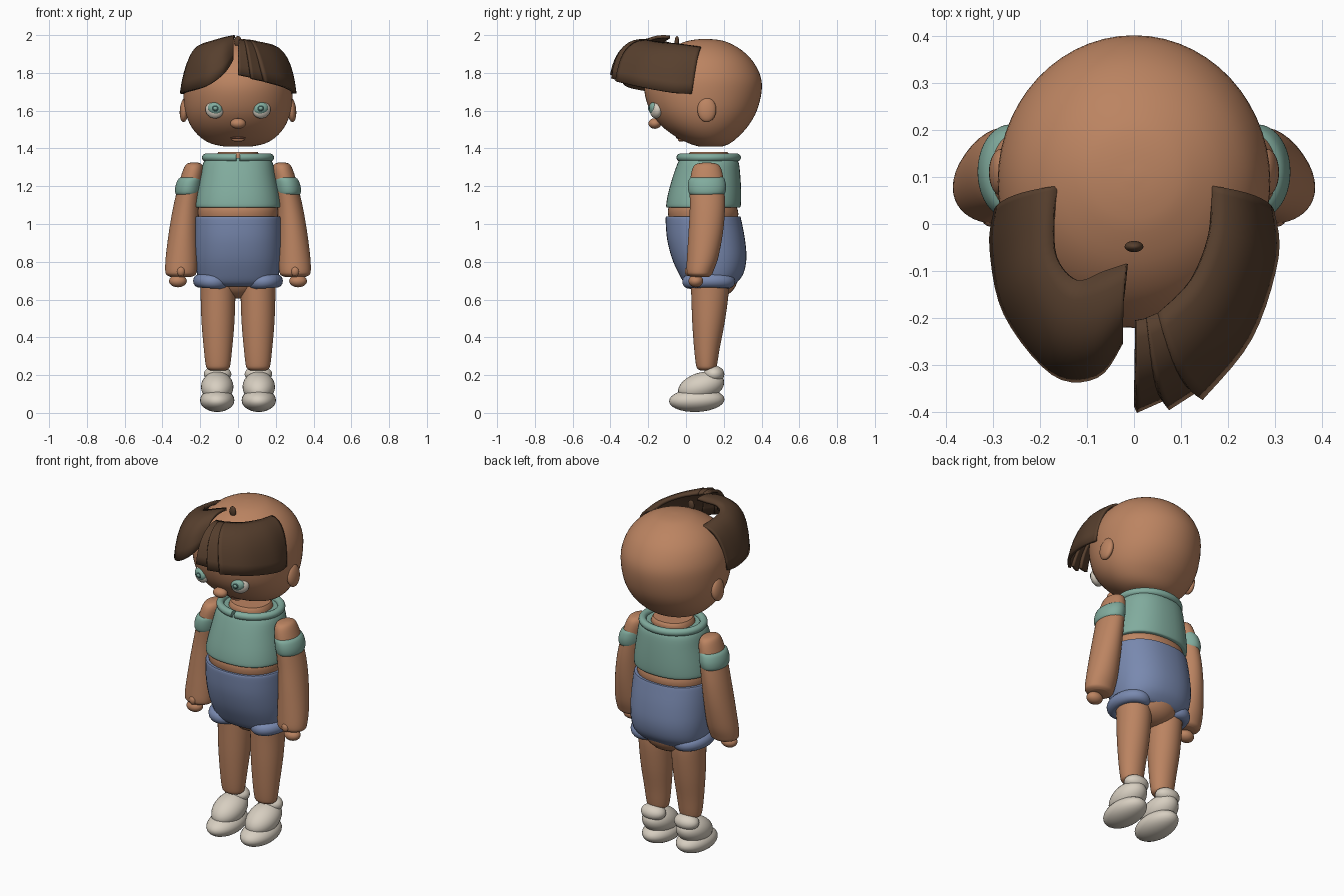
import bpy, bmesh, math
from mathutils import Vector

cube = bpy.data.objects.get("Cube")
if cube:
    bpy.data.objects.remove(cube, do_unlink=True)


def material(name, rgb):
    m = bpy.data.materials.new(name)
    m.use_nodes = True
    m.diffuse_color = (*rgb, 1)
    m.node_tree.nodes["Principled BSDF"].inputs["Base Color"].default_value = (*rgb, 1)
    return m


SKIN = material("skin", (0.50, 0.23, 0.12))
HAIR = material("hair_brown", (0.095, 0.05, 0.027))
TEAL = material("teal_cloth", (0.22, 0.41, 0.34))
BLUE = material("blue_denim", (0.19, 0.25, 0.43))
CREAM = material("cream_white", (0.68, 0.62, 0.53))
DARK = material("dark_teal", (0.03, 0.07, 0.065))
LIP = material("lip_brown", (0.25, 0.10, 0.06))


def finish(name, bm, mat, angle=50, fix=True):
    if fix:
        bmesh.ops.recalc_face_normals(bm, faces=bm.faces[:])
    me = bpy.data.meshes.new(name)
    bm.to_mesh(me)
    bm.free()
    me.materials.append(mat)
    ob = bpy.data.objects.new(name, me)
    bpy.context.collection.objects.link(ob)
    bpy.ops.object.select_all(action='DESELECT')
    ob.select_set(True)
    bpy.context.view_layer.objects.active = ob
    bpy.ops.object.shade_smooth_by_angle(angle=math.radians(angle))
    return ob


def spline(rows, steps):
    """Catmull-Rom interpolation through equal-length tuples."""
    rows = [Vector(r) for r in rows]
    out = []
    for i in range(len(rows) - 1):
        b, c = rows[i], rows[i + 1]
        a, d = rows[max(i - 1, 0)], rows[min(i + 2, len(rows) - 1)]
        for k in range(steps):
            t = k / steps
            out.append(0.5 * (2 * b + (c - a) * t + (2 * a - 5 * b + 4 * c - d) * t * t
                              + (3 * b - a - 3 * c + d) * t ** 3))
    return out + [rows[-1]]


def skin_rows(bm, rows, closed):
    for r0, r1 in zip(rows, rows[1:]):
        n = len(r0)
        for i in range(n if closed else n - 1):
            j = (i + 1) % n
            bm.faces.new((r0[i], r0[j], r1[j], r1[i]))


def loft(name, rings, mat, side=1, power=2.0, seg=40, steps=4):
    """Rings are (z, centre x, half width, front y, back y)."""
    bm = bmesh.new()
    rows = []
    for z, cx, rx, y0, y1 in spline(rings, steps):
        row = []
        for i in range(seg):
            a = 2 * math.pi * i / seg
            c, s = math.cos(a), math.sin(a)
            px = math.copysign(abs(c) ** (2 / power), c) * rx
            py = math.copysign(abs(s) ** (2 / power), s) * (y1 - y0) / 2
            row.append(bm.verts.new((side * cx + px, (y0 + y1) / 2 + py, z)))
        rows.append(row)
    skin_rows(bm, rows, True)
    bm.faces.new(rows[0])
    bm.faces.new(rows[-1])
    return finish(name, bm, mat)


def ball(name, loc, radii, mat, rot=(0, 0, 0), seg=28):
    bm = bmesh.new()
    bmesh.ops.create_uvsphere(bm, u_segments=seg, v_segments=seg // 2, radius=1)
    bmesh.ops.scale(bm, vec=radii, verts=bm.verts)
    ob = finish(name, bm, mat)
    ob.location, ob.rotation_euler = loc, rot
    return ob


def ring(name, loc, rx, ry, tube, mat, flat=1.0, gap=0.0, rot=(0, 0, 0), seg=48):
    """Elliptical roll of cloth, with an optional opening at the front."""
    bm = bmesh.new()
    rows = []
    for i in range(seg + 1):
        a = -math.pi / 2 + gap + (2 * math.pi - 2 * gap) * i / seg
        rows.append([bm.verts.new((math.cos(a) * (rx + tube * math.cos(b)),
                                   math.sin(a) * (ry + tube * math.cos(b)),
                                   tube * flat * math.sin(b)))
                     for b in (2 * math.pi * k / 14 for k in range(14))])
    skin_rows(bm, rows, True)
    if gap:
        bm.faces.new(rows[0])
        bm.faces.new(rows[-1])
    else:
        bmesh.ops.remove_doubles(bm, verts=bm.verts, dist=0.0001)
    ob = finish(name, bm, mat)
    ob.location, ob.rotation_euler = loc, rot
    return ob


def hair_sheet(name, sections):
    """Each section is (top, middle, bottom) of a curved lock."""
    bm = bmesh.new()
    rows = []
    for v in spline([sum(s, ()) for s in sections], 5):
        top, mid, low = Vector(v[0:3]), Vector(v[3:6]), Vector(v[6:9])
        row = []
        for k in range(9):
            t = k / 8
            p = top * (1 - t) * (1 - 2 * t) + mid * 4 * t * (1 - t) + low * t * (2 * t - 1)
            row.append(bm.verts.new(p))
        rows.append(row)
    skin_rows(bm, rows, False)
    ob = finish(name, bm, HAIR)
    mod = ob.modifiers.new("thickness", 'SOLIDIFY')
    mod.thickness, mod.offset = 0.016, 0
    return ob


# Head and face
loft("head", [(1.41, 0, .07, .07, .19), (1.425, 0, .14, .02, .23), (1.46, 0, .20, -.05, .275),
              (1.52, 0, .25, -.13, .33), (1.60, 0, .28, -.19, .375), (1.70, 0, .29, -.22, .40),
              (1.78, 0, .283, -.21, .395), (1.86, 0, .25, -.165, .355), (1.92, 0, .195, -.10, .295),
              (1.96, 0, .125, -.02, .225), (1.975, 0, .07, .04, .17), (1.98, 0, .01, .09, .11)],
     SKIN, seg=56)
ball("nose", (0, -.165, 1.532), (.041, .034, .028), SKIN)
ball("upper_lip", (0, -.032, 1.458), (.046, .02, .009), LIP)
ball("lower_lip", (0, -.025, 1.446), (.034, .018, .01), SKIN)

for s, tag in ((1, "left"), (-1, "right")):
    ball(tag + "_ear", (s * .283, .11, 1.605), (.025, .05, .066), SKIN, (0, s * -.1, 0))
    ball(tag + "_eye_white", (s * .125, -.158, 1.603), (.05, .03, .044), CREAM, (0, s * -.3, s * .35))
    ball(tag + "_iris", (s * .122, -.176, 1.612), (.039, .02, .031), TEAL, (0, s * -.3, s * .2))
    ball(tag + "_pupil", (s * .121, -.189, 1.612), (.021, .01, .018), DARK, (0, s * -.3, s * .2))
    ball(tag + "_eye_glint", (s * .120, -.196, 1.612), (.011, .006, .009), TEAL)

# Hair: a swept fringe on the right and three layered locks on the left
hair_sheet("right_fringe", [
    ((-.015, -.085, 1.99), (-.025, -.20, 1.97), (-.03, -.25, 1.87)),
    ((-.06, -.10, 1.98), (-.085, -.255, 1.945), (-.08, -.32, 1.79)),
    ((-.12, -.12, 1.965), (-.17, -.25, 1.91), (-.17, -.315, 1.73)),
    ((-.165, -.07, 1.95), (-.24, -.14, 1.89), (-.27, -.19, 1.70)),
    ((-.17, .02, 1.94), (-.25, -.03, 1.88), (-.30, -.05, 1.69)),
    ((-.16, .08, 1.93), (-.25, .06, 1.87), (-.29, .03, 1.69))])
hair_sheet("left_inner_lock", [
    ((.003, -.205, 1.97), (.003, -.33, 1.93), (.003, -.395, 1.79)),
    ((.03, -.20, 1.965), (.05, -.315, 1.925), (.07, -.365, 1.775))])
hair_sheet("left_middle_lock", [
    ((.025, -.20, 1.97), (.045, -.33, 1.932), (.07, -.39, 1.77)),
    ((.06, -.185, 1.96), (.095, -.295, 1.92), (.14, -.345, 1.755))])
hair_sheet("left_fringe", [
    ((.05, -.19, 1.965), (.09, -.31, 1.925), (.14, -.37, 1.755)),
    ((.12, -.12, 1.955), (.19, -.21, 1.90), (.245, -.24, 1.725)),
    ((.16, -.02, 1.945), (.25, -.07, 1.88), (.30, -.07, 1.695)),
    ((.165, .08, 1.93), (.25, .06, 1.87), (.29, .03, 1.69))])
ball("hair_tuft", (0, -.048, 1.965), (.02, .012, .03), HAIR)

# Torso and clothes
loft("torso", [(.95, 0, .19, -.06, .25), (1.05, 0, .212, -.095, .277), (1.12, 0, .20, -.08, .26),
               (1.30, 0, .13, .0, .23), (1.36, 0, .115, .01, .23), (1.38, 0, .105, .02, .22)], SKIN, power=2.2)
loft("shirt", [(1.087, 0, .218, -.098, .282), (1.098, 0, .226, -.105, .29), (1.16, 0, .218, -.095, .292),
               (1.25, 0, .20, -.07, .288), (1.32, 0, .185, -.045, .28), (1.35, 0, .165, -.03, .265)],
     TEAL, power=2.3)
ring("collar", (0, .12, 1.352), .17, .15, .021, TEAL, gap=.05)
loft("shorts", [(1.04, 0, .224, -.105, .288), (1.02, 0, .228, -.108, .293), (.92, 0, .231, -.10, .312),
                (.82, 0, .229, -.075, .32), (.74, 0, .218, -.04, .305), (.69, 0, .20, -.01, .27),
                (.67, 0, .15, .02, .24)], BLUE, power=2.3)
ball("hips", (0, .15, .72), (.15, .125, .115), SKIN)

for s, tag in ((1, "left"), (-1, "right")):
    # Arm, hand and sleeve
    loft(tag + "_arm", [(1.325, .232, .02, .09, .13), (1.315, .233, .042, .05, .17), (1.28, .238, .055, .03, .19),
                        (1.20, .255, .062, .02, .202), (1.08, .275, .07, .02, .206), (.95, .289, .078, .013, .195),
                        (.82, .298, .085, .005, .17), (.75, .302, .083, .002, .145), (.73, .302, .075, .01, .135),
                        (.72, .302, .055, .025, .12)], SKIN, s)
    loft(tag + "_sleeve", [(1.15, .265, .055, .03, .19), (1.165, .266, .066, .015, .207),
                           (1.20, .262, .069, .01, .212), (1.235, .254, .064, .015, .205),
                           (1.25, .245, .052, .03, .195)], TEAL, s)
    ball(tag + "_hand", (s * .318, .052, .698), (.047, .039, .033), SKIN)
    ball(tag + "_thumb", (s * .302, .012, .75), (.022, .018, .026), SKIN)
    # Leg, cuff and shoe
    ring(tag + "_cuff", (s * .135, .12, .695), .068, .105, .035, BLUE, 1.05, rot=(0, s * -.06, 0))
    loft(tag + "_leg", [(.70, .108, .092, .025, .225), (.62, .106, .092, .028, .224), (.48, .106, .087, .033, .205),
                        (.35, .106, .076, .042, .18), (.26, .106, .066, .052, .165), (.235, .106, .058, .06, .157),
                        (.225, .106, .04, .075, .14)], SKIN, s)
    ball(tag + "_shoe_sole", (s * .11, .057, .067), (.091, .147, .062), CREAM, (.04, 0, 0))
    ball(tag + "_shoe_upper", (s * .11, .08, .138), (.086, .126, .075), CREAM, (.3, 0, 0))
    ball(tag + "_shoe_ankle", (s * .108, .148, .205), (.073, .055, .045), CREAM)
